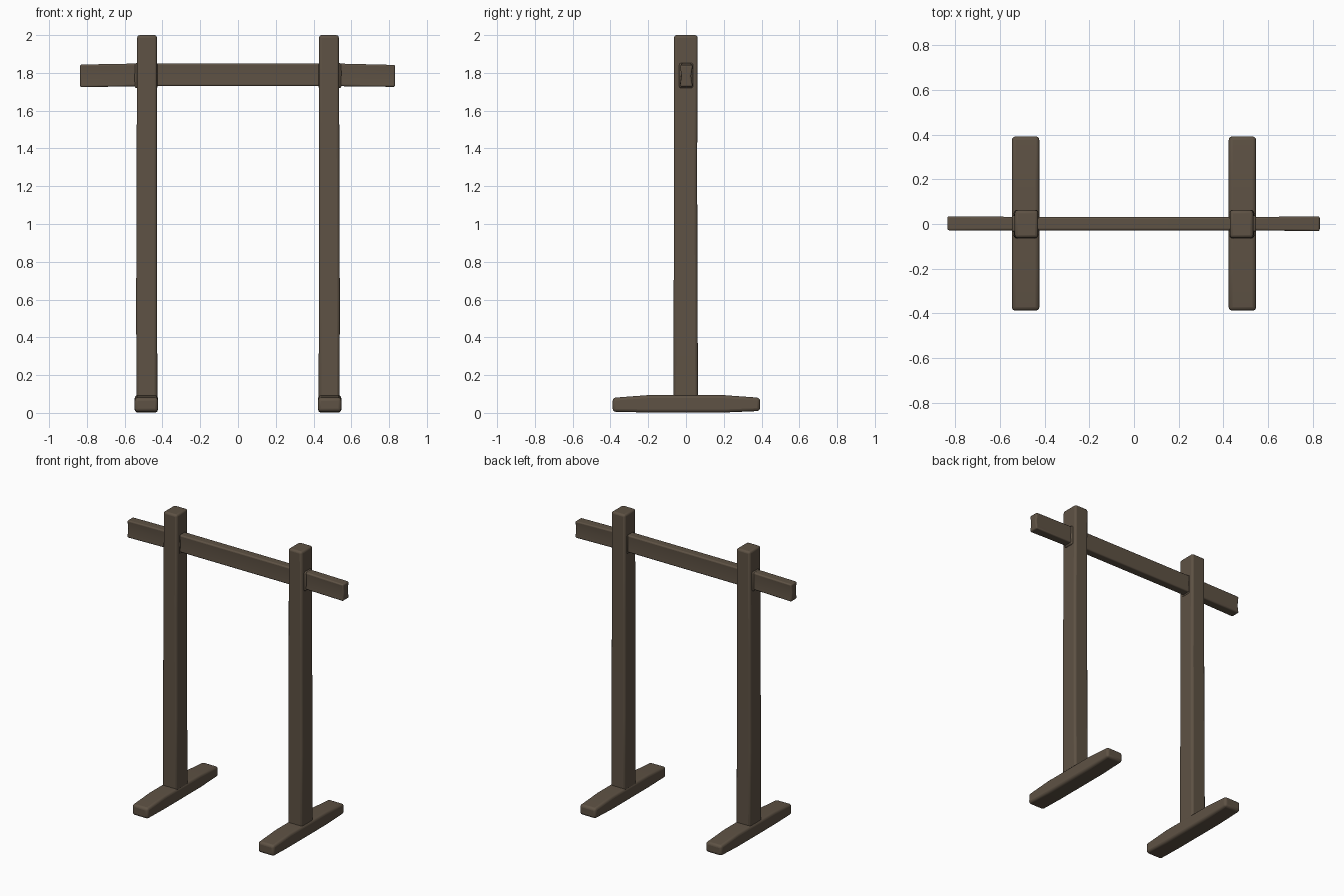
import bpy
import bmesh
import math
from mathutils import Vector

cube = bpy.data.objects.get("Cube")
if cube:
    bpy.data.objects.remove(cube, do_unlink=True)

wood = bpy.data.materials.new("dark brown wood")
wood.use_nodes = True
colour = (0.112, 0.084, 0.058, 1)
wood.diffuse_color = colour
bsdf = wood.node_tree.nodes["Principled BSDF"]
bsdf.inputs["Base Color"].default_value = colour
bsdf.inputs["Roughness"].default_value = 0.9


def beam(name, axis, stations, bevel, pinch=0.0):
    """Loft a box along an axis; each station is (position, u0, u1, v0, v1).
    Pinch narrows the two u sides at mid height at the beam's ends."""
    bm = bmesh.new()
    rings = []
    for i, (t, u0, u1, v0, v1) in enumerate(stations):
        vm = (v0 + v1) / 2
        p = pinch if i in (0, len(stations) - 1) else pinch * 0.2
        section = [(u0, v0), (u1, v0), (u1, v1), (u0, v1)]
        if pinch:
            section.insert(2, (u1 - p, vm))
            section.append((u0 + p, vm))
        ring = []
        for u, v in section:
            co = {"x": (t, u, v), "y": (u, t, v), "z": (u, v, t)}[axis]
            ring.append(bm.verts.new(Vector(co)))
        rings.append(ring)
    n = len(rings[0])
    for a, b in zip(rings, rings[1:]):
        for k in range(n):
            j = (k + 1) % n
            bm.faces.new((a[k], a[j], b[j], b[k]))
    bm.faces.new(rings[0])
    bm.faces.new(rings[-1])
    bmesh.ops.recalc_face_normals(bm, faces=bm.faces)
    mesh = bpy.data.meshes.new(name)
    bm.to_mesh(mesh)
    bm.free()
    mesh.materials.append(wood)
    obj = bpy.data.objects.new(name, mesh)
    bpy.context.collection.objects.link(obj)
    mod = obj.modifiers.new("worn edges", "BEVEL")
    mod.width = bevel
    mod.segments = 3
    mod.limit_method = "ANGLE"
    mod.angle_limit = math.radians(40)
    bpy.ops.object.select_all(action="DESELECT")
    obj.select_set(True)
    bpy.context.view_layer.objects.active = obj
    bpy.ops.object.shade_smooth_by_angle(angle=math.radians(50))
    return obj


for side, s in (("right", -1), ("left", 1)):
    def span(inner, outer):
        return sorted((s * inner, s * outer))

    # upright post, very slightly uneven
    beam(side + "_post", "z", [
        (0.03, *span(0.427, 0.538), -0.066, 0.064),
        (0.60, *span(0.428, 0.539), -0.065, 0.061),
        (1.30, *span(0.429, 0.537), -0.064, 0.059),
        (2.00, *span(0.429, 0.534), -0.063, 0.062)], 0.014)
    # foot, thinner towards its ends
    foot = span(0.424, 0.547)
    beam(side + "_foot", "y", [
        (-0.388, *foot, 0.006, 0.080),
        (-0.20, *foot, 0.002, 0.094),
        (0.20, *foot, 0.002, 0.094),
        (0.392, *foot, 0.010, 0.080)], 0.016)
    # small collar where the rail passes through the post
    c0, c1 = span(0.425, 0.547)
    beam(side + "_collar", "x", [
        (c0, -0.036, 0.038, 1.72, 1.852),
        (c1, -0.036, 0.038, 1.72, 1.852)], 0.01)

# cross rail with hollowed ends
beam("cross_rail", "x", [
    (-0.836, -0.030, 0.036, 1.724, 1.844),
    (-0.50, -0.029, 0.032, 1.730, 1.850),
    (0.50, -0.029, 0.031, 1.730, 1.850),
    (0.832, -0.033, 0.036, 1.726, 1.842)], 0.009, pinch=0.009)
